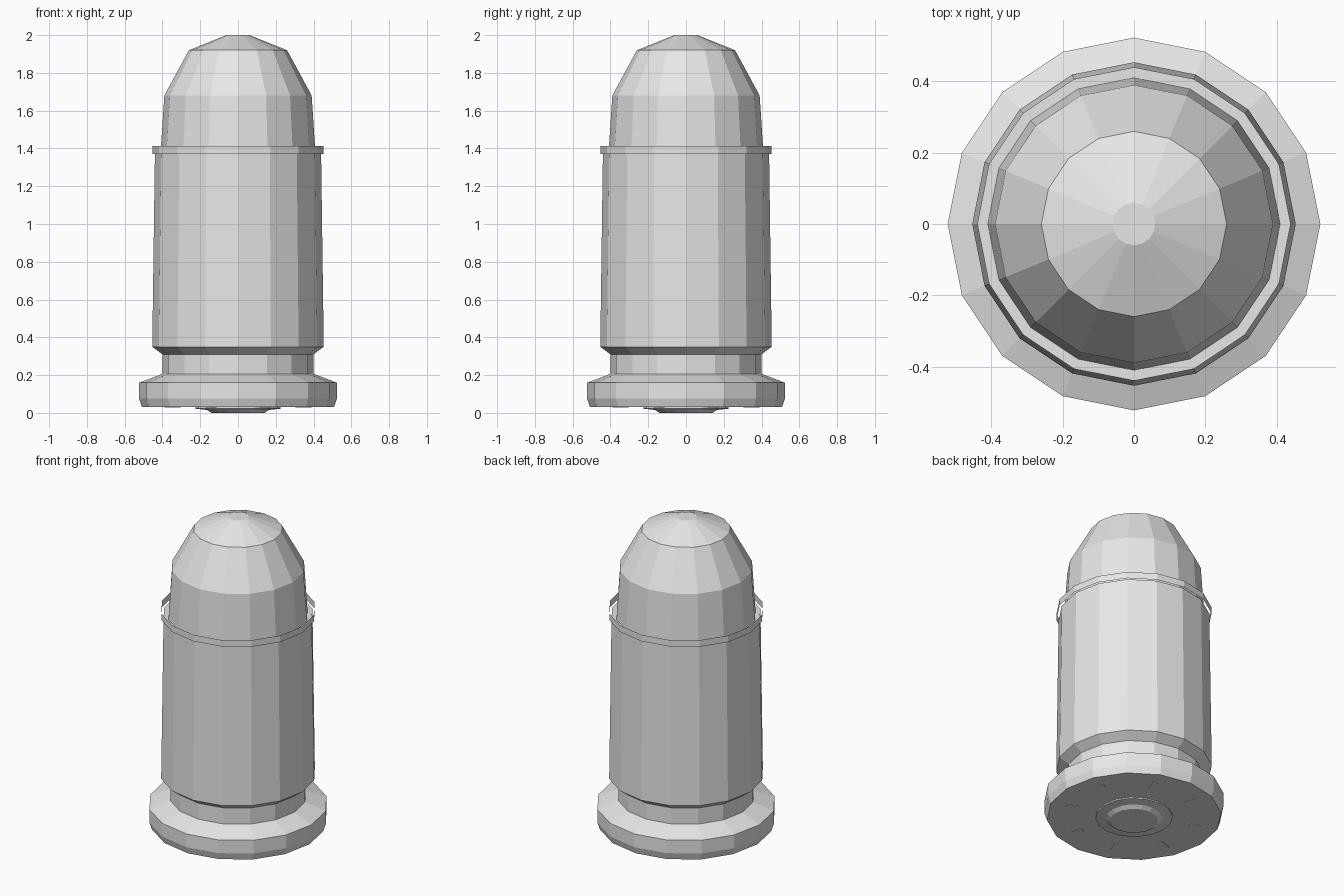
import bpy
import bmesh
from math import cos, sin, pi
from mathutils import Matrix

SIDES = 16

cube = bpy.data.objects.get("Cube")
if cube:
    bpy.data.objects.remove(cube, do_unlink=True)

# One plain grey for the whole model
grey = bpy.data.materials.new("plain_grey")
grey.use_nodes = True
grey.diffuse_color = (0.8, 0.8, 0.8, 1)
grey.node_tree.nodes["Principled BSDF"].inputs["Base Color"].default_value = (0.8, 0.8, 0.8, 1)


def add_object(name, bm):
    mesh = bpy.data.meshes.new(name)
    bm.to_mesh(mesh)
    bm.free()
    mesh.materials.append(grey)
    obj = bpy.data.objects.new(name, mesh)
    bpy.context.collection.objects.link(obj)
    return obj


def turned_part(name, profile, cap_bottom=False, cap_top=False):
    """Turn a bottom-to-top (radius, height) profile around the z axis."""
    bm = bmesh.new()
    rings = []
    for r, z in profile:
        angles = [2 * pi * i / SIDES for i in range(SIDES)]
        rings.append([bm.verts.new((r * cos(a), r * sin(a), z)) for a in angles])
    for low, high in zip(rings, rings[1:]):
        for i in range(SIDES):
            j = (i + 1) % SIDES
            bm.faces.new((low[i], low[j], high[j], high[i]))
    if cap_bottom:
        bm.faces.new(rings[0][::-1])
    if cap_top:
        bm.faces.new(rings[-1])
    return add_object(name, bm)


# Casing: rim, extraction groove, shoulder, tapered wall and mouth
turned_part("casing", [
    (0.508, 0.03), (0.523, 0.075), (0.523, 0.16), (0.40, 0.207),
    (0.40, 0.31), (0.454, 0.35), (0.44, 1.37), (0.405, 1.37),
], cap_bottom=True)

# Thin collar standing just off the casing mouth
turned_part("mouth_collar", [(0.453, 1.37), (0.453, 1.412)])

# Rounded nose
turned_part("nose", [
    (0.411, 1.36), (0.39, 1.68), (0.26, 1.92), (0.06, 2.0),
], cap_top=True)

# Primer cap under the base
turned_part("primer", [
    (0.14, 0.0), (0.165, 0.016), (0.225, 0.022), (0.225, 0.03),
], cap_bottom=True)

# Ring of small radial marks on the base
bm = bmesh.new()
for k in range(8):
    place = (Matrix.Rotation(pi / 8 + k * pi / 4, 4, "Z")
             @ Matrix.Translation((0.375, 0, 0.03))
             @ Matrix.Diagonal((0.08, 0.03, 0.004, 1)))
    bmesh.ops.create_cube(bm, size=1, matrix=place)
add_object("base_marks", bm)
